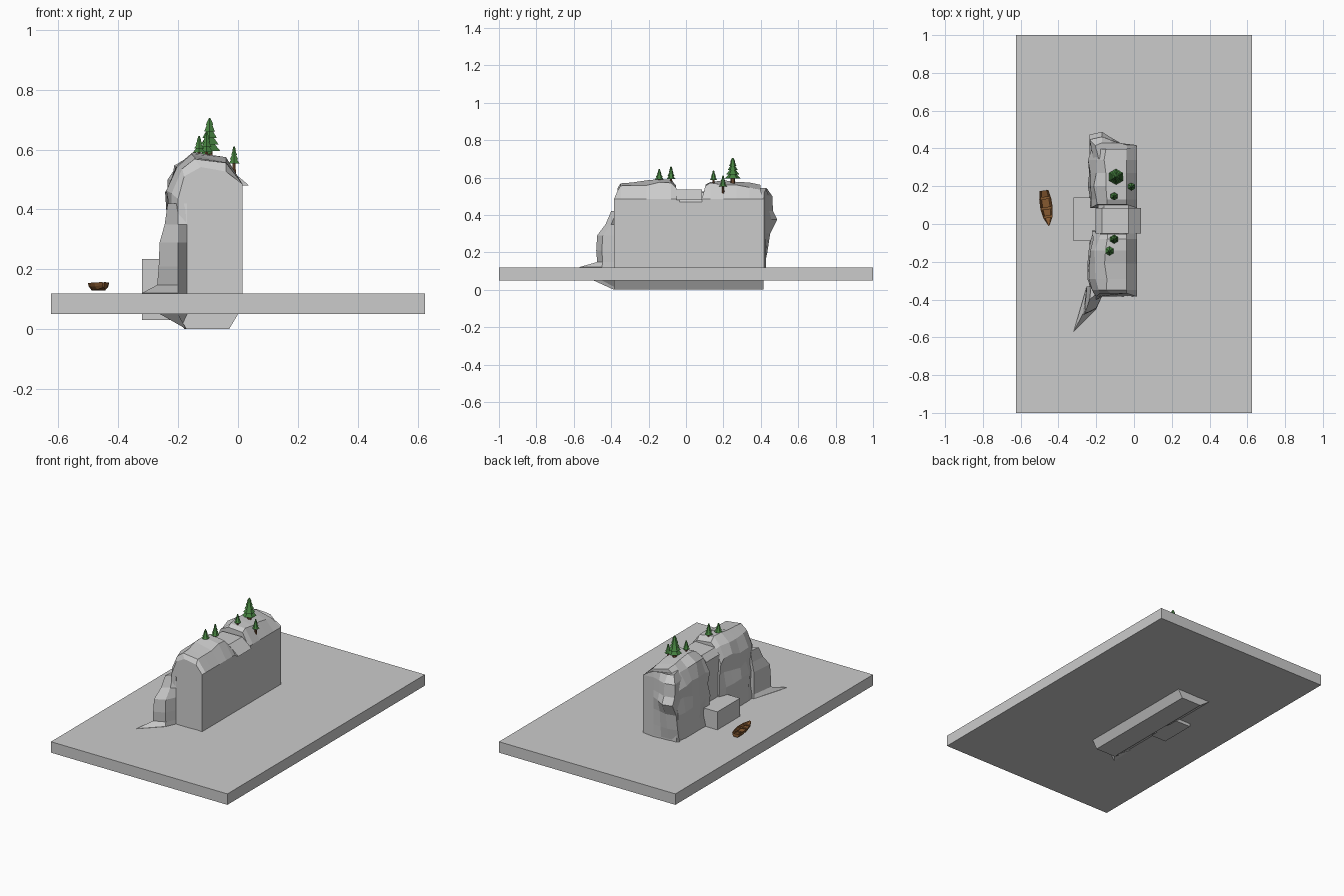
import bpy, bmesh, random
from math import cos, sin, pi, radians
from mathutils import Matrix, Vector

if "Cube" in bpy.data.objects:
    bpy.data.objects.remove(bpy.data.objects["Cube"])

random.seed(4)

def material(name, rgb):
    m = bpy.data.materials.new(name)
    m.diffuse_color = (*rgb, 1)
    m.use_nodes = True
    m.node_tree.nodes["Principled BSDF"].inputs["Base Color"].default_value = m.diffuse_color
    return m

GREEN = material("pine green", (0.06, 0.22, 0.05))
BROWN = material("bark brown", (0.16, 0.07, 0.03))
WOOD = material("boat wood", (0.24, 0.10, 0.03))

def finish(name, bm, mats=()):
    bmesh.ops.recalc_face_normals(bm, faces=bm.faces[:])
    me = bpy.data.meshes.new(name)
    bm.to_mesh(me)
    bm.free()
    for m in mats:
        me.materials.append(m)
    ob = bpy.data.objects.new(name, me)
    bpy.context.collection.objects.link(ob)
    return ob

def add_loft(bm, rings, mat=0):
    """Skin a list of closed rings and cap both ends."""
    vs = [[bm.verts.new(p) for p in r] for r in rings]
    n = len(vs[0])
    faces = [bm.faces.new(vs[0]), bm.faces.new(vs[-1][::-1])]
    for a, b in zip(vs, vs[1:]):
        for i in range(n):
            j = (i + 1) % n
            faces.append(bm.faces.new((a[i], a[j], b[j], b[i])))
    for f in faces:
        f.material_index = mat

def loft(name, rings, mats=()):
    bm = bmesh.new()
    add_loft(bm, rings)
    return finish(name, bm, mats)

def box(name, lo, hi):
    return loft(name, [[(lo[0], lo[1], z), (hi[0], lo[1], z),
                        (hi[0], hi[1], z), (lo[0], hi[1], z)] for z in (lo[2], hi[2])])

# Water slab and the block at the foot of the falls
box("water_slab", (-0.625, -1, 0.05), (0.625, 1, 0.12))
box("splash_block", (-0.32, -0.09, 0.03), (-0.15, 0.14, 0.235))

# Cliff halves: rough face on the left, flat wall on the right
PROFILE = [(-0.17, 0), (-0.24, 0.05), (-0.24, 0.12), (-0.235, 0.20), (-0.24, 0.29),
           (-0.228, 0.37), (-0.236, 0.46), (-0.205, 0.54), (-0.15, 0.577),
           (-0.04, 0.563), (0.015, 0.485), (0.015, 0.12), (0.0, 0.05), (-0.03, 0)]

def cliff(name, stations):
    rings = []
    for y, dx, dz in stations:
        ring = []
        for k, (x, z) in enumerate(PROFILE):
            rough = 2 <= k <= 8
            ring.append((x + (dx + random.uniform(-.009, .009) if rough else 0), y,
                         z + (dz if 6 <= k <= 9 else 0)
                         + (random.uniform(-.008, .008) if 3 <= k <= 9 else 0)))
        rings.append(ring)
    # tuck in the shoulders of both end caps
    for r, s in ((rings[0], 1), (rings[-1], -1)):
        for k in (7, 8, 9):
            x, y, z = r[k]
            r[k] = (x, y + s * 0.018, z)
    loft(name, rings)

cliff("front_cliff", [(-0.385, 0.03, -0.03), (-0.35, 0.012, -0.01), (-0.29, 0, -0.004),
                      (-0.21, -0.003, 0), (-0.14, 0.004, 0.01), (-0.08, 0.012, 0.004), (-0.035, 0.02, -0.012)])
cliff("back_cliff", [(0.085, 0.015, -0.008), (0.13, 0.008, 0.002), (0.20, 0, 0),
                     (0.27, -0.002, -0.005), (0.34, 0, -0.01), (0.415, 0.01, -0.022)])

# Lower core between the halves, with the sheet of falling water over it
def extrude_y(name, prof, y0, y1):
    loft(name, [[(x, y, z) for x, z in prof] for y in (y0, y1)])

extrude_y("channel_core", [(-0.17, 0), (-0.19, 0.05), (-0.19, 0.50), (-0.16, 0.525), (-0.03, 0.52),
                           (0.015, 0.47), (0.015, 0.12), (0, 0.05), (-0.03, 0)], -0.05, 0.10)
extrude_y("waterfall_sheet", [(-0.20, 0.10), (-0.203, 0.50), (-0.17, 0.535), (-0.03, 0.537),
                              (0.037, 0.48), (0.0, 0.48), (-0.04, 0.52), (-0.16, 0.52), (-0.185, 0.10)], -0.05, 0.085)

# Front buttress: stacked rings shrinking upward, with a thin toe at the water line
rings = []
for z, x, y in [(0.0, -0.172, -0.385), (0.05, -0.26, -0.495), (0.121, -0.32, -0.57), (0.148, -0.27, -0.475),
                (0.21, -0.265, -0.48), (0.29, -0.262, -0.475), (0.35, -0.245, -0.43), (0.42, -0.235, -0.40)]:
    rings.append([(-0.17, -0.34, z), (-0.17, -0.385, z), (-0.2 + 0.02 * (z == 0), max(y + 0.03, -0.45), z),
                  (x, y, z), (max(x + 0.008, -0.25), -0.33, z)])
loft("front_buttress", rings)

# Back overhang: bulging upper end
rings = []
for z, y, top in [(0.05, 0.415, 0), (0.13, 0.42, 0), (0.20, 0.435, 0), (0.30, 0.45, 0), (0.375, 0.488, 0),
                  (0.42, 0.465, 0), (0.50, 0.462, 0), (0.545, 0.43, 0.03)]:
    rings.append([(-0.215 + top, 0.34, z), (-0.235 + top, y - 0.015, z), (-0.17, y, z),
                  (-0.12, 0.42 + (y - 0.415) * 0.5, z), (-0.07, 0.428, z - top * 0.2),
                  (0.012 - top * 1.6, 0.418, min(z, 0.49) + top), (0.0 - top * 1.6, 0.34, min(z, 0.49) + top)])
loft("back_overhang", rings)

# Pine trees: six-sided trunk and stacked skirts
def hexring(x, y, z, r):
    return [(x + r * cos(i * pi / 3 + pi / 6), y + r * sin(i * pi / 3 + pi / 6), z) for i in range(6)]

def pine(name, x, y, base, top, r, tiers):
    bm = bmesh.new()
    h = top - base
    add_loft(bm, [hexring(x, y, base - 0.02, r * 0.35), hexring(x, y, base + h * 0.4, r * 0.22)], 1)
    z0, step = base + h * 0.24, h * 0.76 / tiers
    for t in range(tiers):
        rt = r * (1 - 0.68 * t / (tiers - 1))
        z = z0 + t * step
        tip = 0.003 if t == tiers - 1 else rt * 0.42
        add_loft(bm, [hexring(x, y, z + step * 0.12, rt * 0.5), hexring(x, y, z, rt),
                      hexring(x, y, z + step * 0.3, rt * 0.85),
                      hexring(x, y, z + step * (1.0 if t == tiers - 1 else 1.15), tip)])
    finish(name, bm, (GREEN, BROWN))

for i, (x, y, b, t, r, n) in enumerate([(-0.095, 0.25, 0.56, 0.705, 0.042, 5), (-0.013, 0.198, 0.535, 0.61, 0.021, 4),
                                        (-0.105, 0.147, 0.57, 0.637, 0.021, 4), (-0.105, -0.08, 0.57, 0.66, 0.024, 4),
                                        (-0.13, -0.143, 0.573, 0.645, 0.024, 4)]):
    pine(f"pine_tree_{i + 1}", x, y, b, t, r, n)

# Rowing boat: hull sections from square stern to pointed bow, hollow on top
bm = bmesh.new()
sections = [(0.095, 0.023, 0.0), (0.05, 0.032, 0.0), (0.0, 0.033, 0.0), (-0.05, 0.024, 0.002), (-0.093, 0.003, 0.009)]
rings = []
for y, w, lift in sections:
    end = abs(y) > 0.09
    floor = 0.02 if end else 0.008
    half = [(w * 0.6, lift), (w * 0.9, 0.012 + lift * 0.6), (w, 0.025 + lift * 0.3),
            (w * 0.85, 0.025 + lift * 0.3), (w * 0.6, floor + lift * 0.6)]
    rings.append([(x, y, z) for x, z in half] + [(-x, y, z) for x, z in half[::-1]])
add_loft(bm, rings)
# benches
for y, w in ((0.055, 0.027), (0.0, 0.028), (-0.045, 0.02)):
    m = Matrix.Translation((0, y, 0.019)) @ Matrix.Diagonal((2 * w, 0.014, 0.004, 1))
    bmesh.ops.create_cube(bm, size=1, matrix=m)
boat = finish("rowing_boat", bm, (WOOD,))
boat.location = (-0.463, 0.083, 0.13)
boat.rotation_euler = (0, 0, radians(8))
